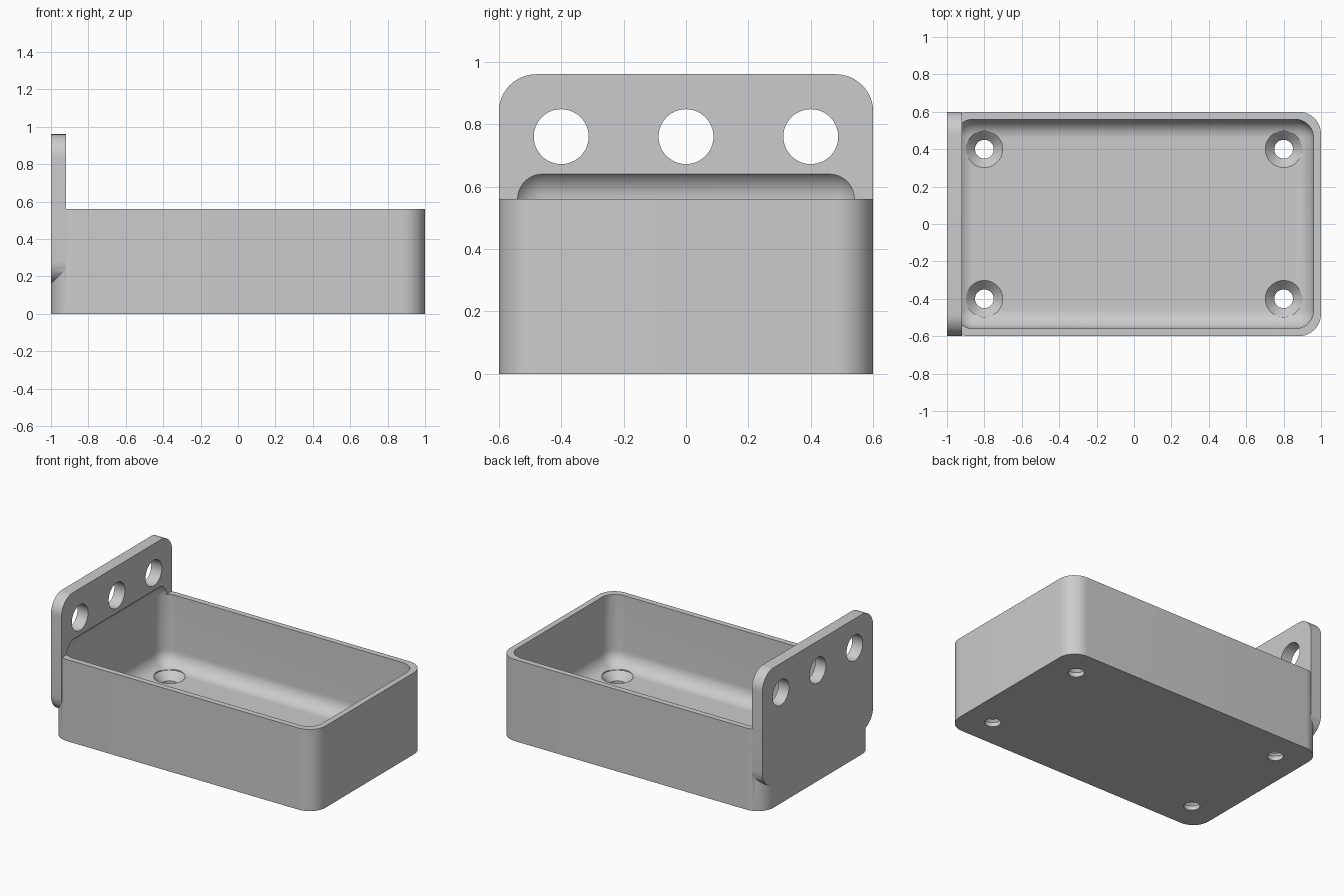
import bpy, bmesh, math
from mathutils import Vector, Matrix

if "Cube" in bpy.data.objects:
    bpy.data.objects.remove(bpy.data.objects["Cube"], do_unlink=True)

GREY = (0.6, 0.6, 0.6, 1.0)
mat = bpy.data.materials.new("light_grey")
mat.use_nodes = True
mat.diffuse_color = GREY
mat.node_tree.nodes["Principled BSDF"].inputs["Base Color"].default_value = GREY


def to_object(name, bm):
    bmesh.ops.recalc_face_normals(bm, faces=bm.faces[:])
    mesh = bpy.data.meshes.new(name)
    bm.to_mesh(mesh)
    bm.free()
    mesh.materials.append(mat)
    obj = bpy.data.objects.new(name, mesh)
    bpy.context.collection.objects.link(obj)
    return obj


def rounded_box(name, low, high, radius, axis=None):
    """Box with rounded edges: those along one axis, or all of them."""
    low, high = Vector(low), Vector(high)
    bm = bmesh.new()
    bmesh.ops.create_cube(bm, size=1)
    bmesh.ops.scale(bm, vec=high - low, verts=bm.verts)
    bmesh.ops.translate(bm, vec=(low + high) / 2, verts=bm.verts)
    edges = [e for e in bm.edges if axis is None or
             abs((e.verts[0].co - e.verts[1].co)[axis]) > 1e-4]
    bmesh.ops.bevel(bm, geom=edges, offset=radius, offset_type='OFFSET',
                    segments=12, profile=0.5, affect='EDGES')
    return to_object(name, bm)


def lathe(name, profile, matrix):
    """Solid of revolution about z, from (radius, height) points."""
    bm = bmesh.new()
    verts = [bm.verts.new((r, 0, z)) for r, z in profile]
    edges = [bm.edges.new(pair) for pair in zip(verts, verts[1:])]
    bmesh.ops.spin(bm, geom=verts + edges, cent=(0, 0, 0), axis=(0, 0, 1),
                   angle=math.tau, steps=48)
    bmesh.ops.remove_doubles(bm, verts=bm.verts, dist=1e-4)
    bm.transform(matrix)
    return to_object(name, bm)


def combine(target, other, operation):
    other.hide_render = True
    bpy.context.view_layer.objects.active = target
    mod = target.modifiers.new("combine", 'BOOLEAN')
    mod.operation, mod.solver, mod.object = operation, 'EXACT', other
    bpy.ops.object.modifier_apply(modifier=mod.name)
    bpy.data.objects.remove(other, do_unlink=True)


# Tray block with rounded upright corners, joined to the end mounting plate
tray = rounded_box("tray_with_mounting_plate", (-1, -0.6, 0), (1, 0.6, 0.56), 0.12, axis=2)
plate = rounded_box("mounting_plate", (-1, -0.6, 0.16), (-0.92, 0.6, 0.96), 0.12, axis=0)
combine(tray, plate, 'UNION')

# Cavity, which also cuts a shallow recess in the plate
cavity = rounded_box("cavity_cutter", (-0.96, -0.56, 0.08), (0.96, 0.56, 0.66), 0.1)
combine(tray, cavity, 'DIFFERENCE')

# Countersunk screw holes in the floor
screw = [(0, -0.1), (0.05, -0.1), (0.05, 0.03), (0.098, 0.08), (0.098, 0.3), (0, 0.3)]
for x in (-0.8, 0.8):
    for y in (-0.4, 0.4):
        hole = lathe("screw_hole_cutter", screw, Matrix.Translation((x, y, 0)))
        combine(tray, hole, 'DIFFERENCE')

# Round holes through the plate
bore = [(0, -0.1), (0.088, -0.1), (0.088, 0.1), (0, 0.1)]
for y in (-0.4, 0, 0.4):
    place = Matrix.Translation((-0.96, y, 0.76)) @ Matrix.Rotation(math.pi / 2, 4, 'Y')
    combine(tray, lathe("plate_hole_cutter", bore, place), 'DIFFERENCE')

bpy.ops.object.select_all(action='DESELECT')
tray.select_set(True)
bpy.context.view_layer.objects.active = tray
bpy.ops.object.shade_smooth_by_angle(angle=math.radians(30))
